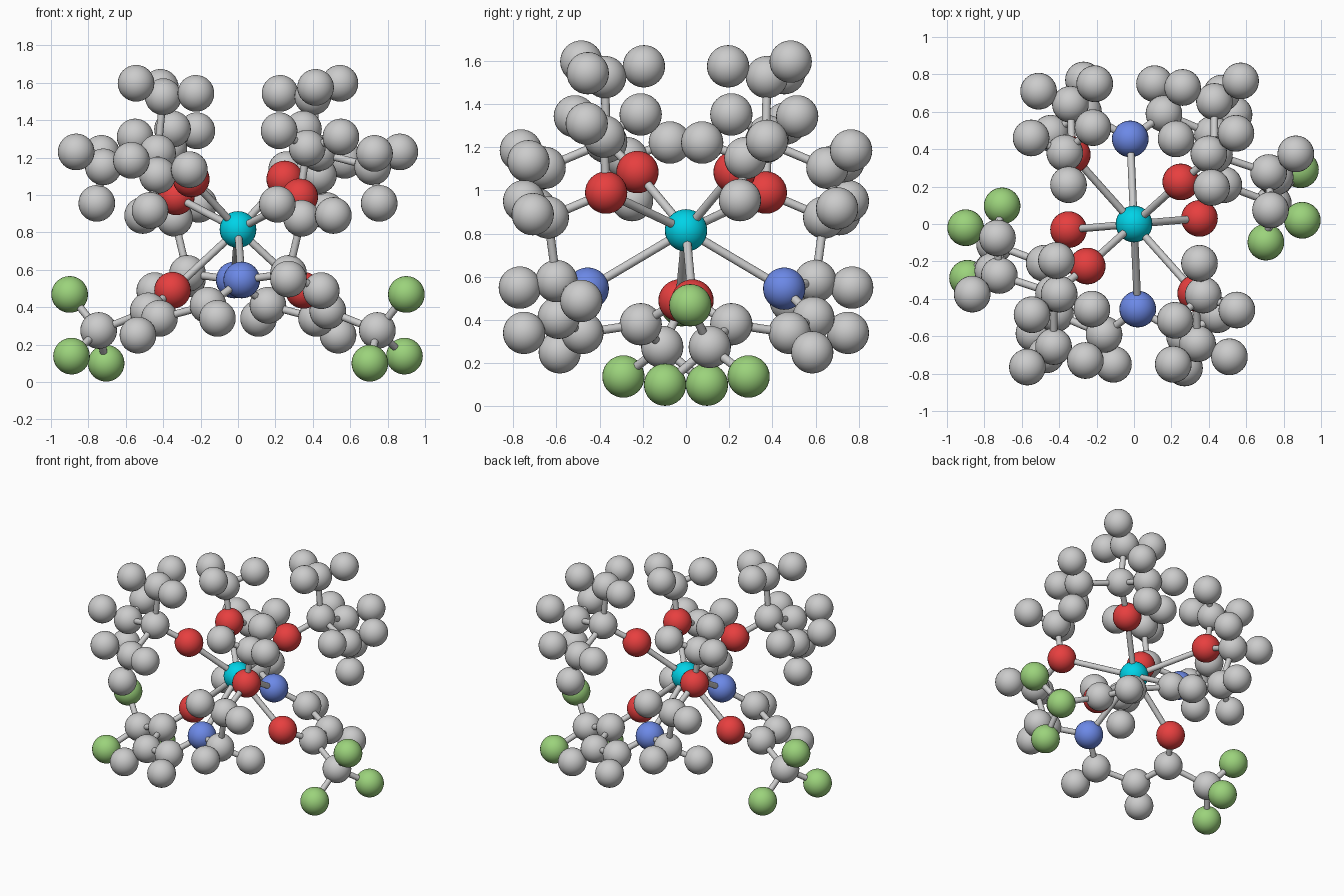
import bpy, math
from mathutils import Vector

if "Cube" in bpy.data.objects:
    bpy.data.objects.remove(bpy.data.objects["Cube"])

ATOM_R, BOND_R = 0.098, 0.02


def colour(name, rgb):
    m = bpy.data.materials.new(name)
    m.diffuse_color = (*rgb, 1)
    m.use_nodes = True
    m.node_tree.nodes["Principled BSDF"].inputs["Base Color"].default_value = m.diffuse_color
    return m


RED = colour("oxygen_red", (0.80, 0.05, 0.05))
BLUE = colour("nitrogen_blue", (0.15, 0.25, 0.80))
GREEN = colour("fluorine_green", (0.33, 0.65, 0.20))
CYAN = colour("metal_cyan", (0.0, 0.65, 0.80))


def atom(name, pos, mat=None):
    bpy.ops.mesh.primitive_uv_sphere_add(segments=32, ring_count=16, radius=ATOM_R, location=pos)
    ob = bpy.context.object
    ob.name = name
    bpy.ops.object.shade_smooth()
    if mat:
        ob.data.materials.append(mat)


def bond(name, a, b):
    a, b = Vector(a), Vector(b)
    d = b - a
    bpy.ops.mesh.primitive_cylinder_add(vertices=16, radius=BOND_R, depth=d.length, location=(a + b) / 2)
    ob = bpy.context.object
    ob.name = name
    ob.rotation_euler = d.to_track_quat('Z', 'Y').to_euler()
    bpy.ops.object.shade_smooth_by_angle(angle=math.radians(40))


METAL = (0, 0, 0.815)

# Skeleton of one half: name -> position, bonded-to, material
half = {
    # chelate ring with trifluoromethyl arm
    "ring_oxygen": ((0.35, 0.03, 0.49), "metal", RED),
    "ring_carbon_a": ((0.48, 0.21, 0.38), "ring_oxygen", None),
    "ring_carbon_b": ((0.42, 0.48, 0.34), "ring_carbon_a", None),
    "ring_carbon_c": ((0.16, 0.59, 0.41), "ring_carbon_b", None),
    "nitrogen": ((-0.02, 0.455, 0.545), "metal", BLUE),
    "fluoro_carbon": ((0.745, 0.11, 0.275), "ring_carbon_a", None),
    # tether and ether arm
    "tether_carbon_a": ((-0.27, 0.60, 0.58), "nitrogen", None),
    "tether_carbon_b": ((-0.34, 0.64, 0.875), "tether_carbon_a", None),
    "ether_oxygen": ((-0.33, 0.37, 0.99), "metal", RED),
    "ether_methyl": ((-0.37, 0.38, 1.25), "ether_oxygen", None),
    # branched alkoxide arm
    "branch_oxygen": ((0.25, 0.225, 1.085), "metal", RED),
    "branch_centre": ((0.43, 0.37, 1.225), "branch_oxygen", None),
    "branch_methyl_top": ((0.40, 0.375, 1.525), "branch_centre", None),
    "branch_methyl_back": ((0.43, 0.655, 1.105), "branch_centre", None),
    "branch_methyl_side": ((0.72, 0.275, 1.15), "branch_centre", None),
}
ring_closures = [("ring_carbon_c", "nitrogen"), ("tether_carbon_b", "ether_oxygen")]

# End atoms hanging on each skeleton atom
ends = {
    "fluoro_carbon": [(0.90, 0.02, 0.468), (0.89, 0.29, 0.138), (0.705, -0.097, 0.10)],
    "ring_carbon_b": [(0.535, 0.585, 0.25)],
    "ring_carbon_c": [(0.11, 0.75, 0.34)],
    "tether_carbon_a": [(-0.27, 0.77, 0.55), (-0.445, 0.485, 0.488)],
    "tether_carbon_b": [(-0.21, 0.75, 0.95), (-0.51, 0.71, 0.89)],
    "ether_methyl": [(-0.35, 0.21, 1.352), (-0.55, 0.46, 1.31), (-0.22, 0.515, 1.343)],
    "branch_methyl_top": [(0.545, 0.485, 1.597), (0.225, 0.455, 1.543), (0.415, 0.195, 1.575)],
    "branch_methyl_back": [(0.57, 0.765, 1.185), (0.26, 0.73, 1.135), (0.47, 0.70, 0.917)],
    "branch_methyl_side": [(0.865, 0.375, 1.23), (0.73, 0.075, 1.222), (0.755, 0.25, 0.955)],
}

atom("metal_centre", METAL, CYAN)

# Two halves, turned 180 degrees about the vertical axis
for side, s in (("right", 1), ("left", -1)):
    def turn(p):
        return (p[0] * s, p[1] * s, p[2])

    def place(key):
        return METAL if key == "metal" else turn(half[key][0])

    for name, (pos, parent, mat) in half.items():
        atom(f"{name}_{side}", turn(pos), mat)
        bond(f"{name}_bond_{side}", place(parent), turn(pos))
    for a, b in ring_closures:
        bond(f"{a}_closing_bond_{side}", place(a), place(b))
    for parent, points in ends.items():
        mat = GREEN if parent == "fluoro_carbon" else None
        for i, p in enumerate(points, 1):
            atom(f"{parent}_end_{i}_{side}", turn(p), mat)
            bond(f"{parent}_end_bond_{i}_{side}", place(parent), turn(p))
